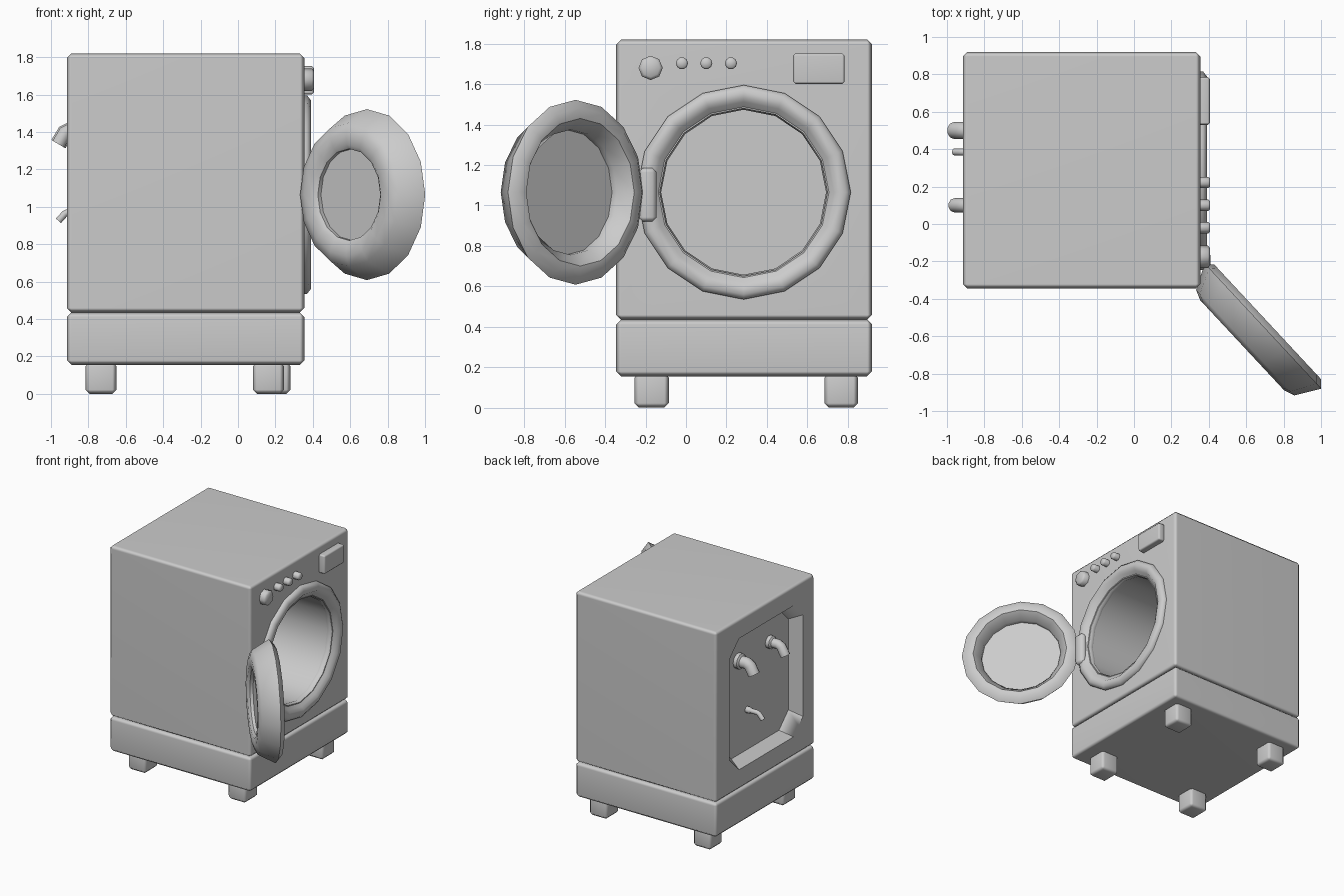
import bpy, bmesh, math
from mathutils import Vector

if "Cube" in bpy.data.objects:
    bpy.data.objects.remove(bpy.data.objects["Cube"])

Z = Vector((0, 0, 1))


def make_object(name, bm, angle=40):
    bmesh.ops.remove_doubles(bm, verts=bm.verts, dist=1e-5)
    bmesh.ops.recalc_face_normals(bm, faces=bm.faces)
    me = bpy.data.meshes.new(name)
    bm.to_mesh(me)
    bm.free()
    ob = bpy.data.objects.new(name, me)
    bpy.context.collection.objects.link(ob)
    smooth(ob, angle)
    return ob


def smooth(ob, angle):
    bpy.ops.object.select_all(action='DESELECT')
    ob.select_set(True)
    bpy.context.view_layer.objects.active = ob
    bpy.ops.object.shade_smooth_by_angle(angle=math.radians(angle))


def box(name, lo, hi, bevel):
    """Chamfered box with softly shaded edges."""
    lo, hi = Vector(lo), Vector(hi)
    bm = bmesh.new()
    bmesh.ops.create_cube(bm, size=1)
    for v in bm.verts:
        v.co = (lo + hi) / 2 + v.co * (hi - lo)
    bmesh.ops.bevel(bm, geom=bm.edges[:], offset=bevel, segments=1, affect='EDGES')
    return make_object(name, bm, 60)


def weight(ob):
    m = ob.modifiers.new('weighted', 'WEIGHTED_NORMAL')
    m.keep_sharp = True
    return ob


def lathe(name, profile, centre, axis=(1, 0, 0), n=16, closed=False, angle=40):
    """Revolve (radius, height) points about a horizontal axis."""
    c, a = Vector(centre), Vector(axis).normalized()
    side = a.cross(Z)
    bm = bmesh.new()
    rings = []
    for r, h in profile:
        rings.append([bm.verts.new(c + a * h + r * (math.cos(t) * side + math.sin(t) * Z))
                      for t in (2 * math.pi * i / n for i in range(n))])
    for p, q in zip(rings, rings[1:]):
        for i in range(n):
            j = (i + 1) % n
            bm.faces.new((p[i], p[j], q[j], q[i]))
    return make_object(name, bm, angle)


def pipe(name, path, radius, n=10):
    """Round tube through points lying in the xz plane."""
    pts = [Vector(p) for p in path]
    bm = bmesh.new()
    rings = []
    for k, p in enumerate(pts):
        t = (pts[min(k + 1, len(pts) - 1)] - pts[max(k - 1, 0)]).normalized()
        s = Vector((0, 1, 0))
        u = t.cross(s)
        rings.append([bm.verts.new(p + radius * (math.cos(w) * s + math.sin(w) * u))
                      for w in (2 * math.pi * i / n for i in range(n))])
    for p, q in zip(rings, rings[1:]):
        for i in range(n):
            j = (i + 1) % n
            bm.faces.new((p[i], p[j], q[j], q[i]))
    bm.faces.new(rings[0])
    bm.faces.new(rings[-1])
    return make_object(name, bm, 50)


# Cabinet and plinth
cabinet = box('cabinet', (-.915, -.345, .435), (.355, .92, 1.82), .024)
weight(box('plinth', (-.915, -.345, .155), (.355, .92, .435), .024))

# Cutters: drum cavity and eight-sided, sloped recess on the back
drum = lathe('drum_cutter', [(0, -.8), (.415, -.8), (.415, .2), (0, .2)], (.355, .285, 1.065))
bm = bmesh.new()
loops = []
for x, inset in ((-.96, -.018), (-.815, .045)):
    y0, y1, z0, z1, c = -.19 + inset, .75 - inset, .6 + inset, 1.665 - inset, .12
    loops.append([bm.verts.new((x, y, z)) for y, z in (
        (y0 + c, z0), (y1 - c, z0), (y1, z0 + c), (y1, z1 - c),
        (y1 - c, z1), (y0 + c, z1), (y0, z1 - c), (y0, z0 + c))])
for i in range(8):
    j = (i + 1) % 8
    bm.faces.new((loops[0][i], loops[0][j], loops[1][j], loops[1][i]))
for l in loops:
    bm.faces.new(l)
recess = make_object('recess_cutter', bm)
bpy.ops.object.select_all(action='DESELECT')
bpy.context.view_layer.objects.active = cabinet
cabinet.select_set(True)
for cutter in (drum, recess):
    m = cabinet.modifiers.new('cut', 'BOOLEAN')
    m.object, m.operation, m.solver = cutter, 'DIFFERENCE', 'EXACT'
    bpy.ops.object.modifier_apply(modifier=m.name)
    bpy.data.objects.remove(cutter)
smooth(cabinet, 60)
weight(cabinet)

# Feet
for name, x0, x1, y0, y1 in (
        ('foot_back_left', -.815, -.65, -.255, -.085),
        ('foot_back_right', -.815, -.65, .685, .85),
        ('foot_front_left', .08, .245, -.255, -.085),
        ('foot_front_right', .115, .28, .685, .85)):
    weight(box(name, (x0, y0, 0), (x1, y1, .17), .022))

# Rim around the drum opening
lathe('drum_rim', [(.53, -.005), (.53, .015), (.505, .034), (.465, .034), (.447, .015),
                   (.425, .005), (.408, -.025), (.416, -.05)], (.355, .285, 1.065), angle=60)

# Open door, swung out on its hinge, dished on both sides
lathe('door', [(0, -.055), (.31, -.055), (.31, -.02), (.365, .047), (.418, .047), (.457, .013),
               (.385, -.117), (.33, -.138), (.268, -.135), (.245, -.118), (.245, -.095), (0, -.095)],
      (.68, -.555, 1.065), (.73, .68, 0), angle=50)
weight(box('hinge', (.34, -.235, .92), (.41, -.145, 1.185), .022))

# Controls
lathe('dial', [(.06, -.01), (.06, .04), (.045, .052), (0, .052)], (.355, -.175, 1.68), n=8, angle=60)
for i, y in enumerate((-.02, .1, .222)):
    lathe(f'button_{i + 1}', [(.03, -.01), (.03, .042), (.022, .052), (0, .052)],
          (.355, y, 1.703), n=10, angle=60)
weight(box('display', (.34, .53, 1.6), (.407, .785, 1.752), .012))

# Water connections at the back
for name, y, z, r, tip in (('inlet_one', .5, 1.41, .046, .075), ('inlet_two', .1, 1.41, .038, .075),
                           ('drain', .385, .97, .019, .045)):
    pipe(name, [(-.81, y, z), (-.93 + tip * .4, y, z), (-.93 + tip * .1, y, z - tip * .15),
                (-.96, y, z - tip)], r)
    lathe(name + '_collar', [(r * 1.35, -.01), (r * 1.35, .03), (r, .04)], (-.815, y, z),
          (-1, 0, 0), n=10)
